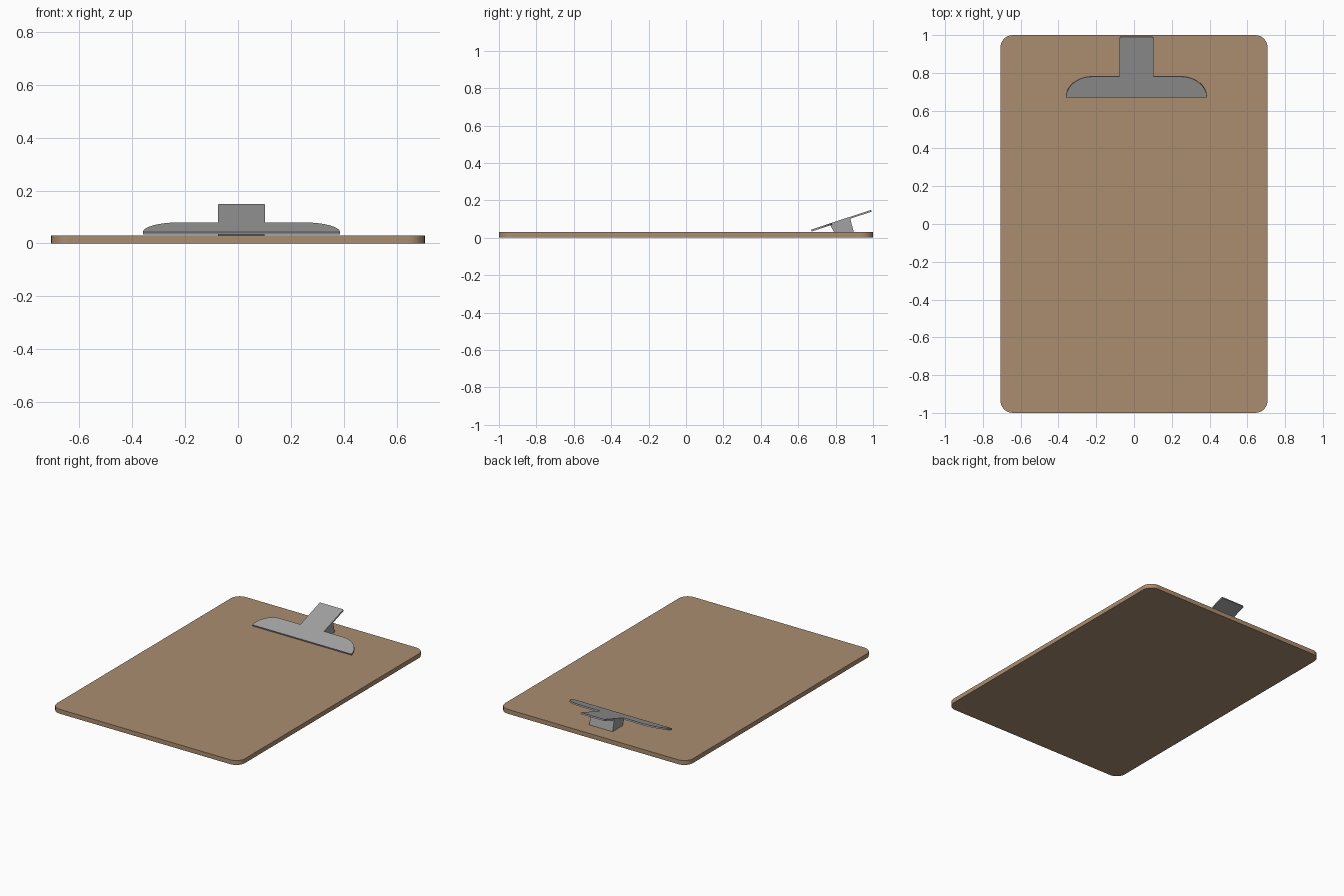
import bpy, math

if "Cube" in bpy.data.objects:
    bpy.data.objects.remove(bpy.data.objects["Cube"])

def material(name, rgb):
    m = bpy.data.materials.new(name)
    m.diffuse_color = (*rgb, 1)
    m.use_nodes = True
    m.node_tree.nodes["Principled BSDF"].inputs["Base Color"].default_value = m.diffuse_color
    return m

board_mat = material("brown hardboard", (0.41, 0.27, 0.16))
metal_mat = material("grey metal", (0.36, 0.36, 0.36))

def prism(name, bottom, top, mat):
    """Closed solid between two matching outlines (bottom is counter-clockwise from above)."""
    n = len(bottom)
    faces = [tuple(reversed(range(n))), tuple(range(n, 2 * n))]
    faces += [(i, (i + 1) % n, n + (i + 1) % n, n + i) for i in range(n)]
    me = bpy.data.meshes.new(name)
    me.from_pydata(bottom + top, [], faces)
    me.materials.append(mat)
    ob = bpy.data.objects.new(name, me)
    bpy.context.collection.objects.link(ob)
    return ob

def arc(cx, cy, rx, ry, a0, a1, n):
    return [(cx + rx * math.cos(math.radians(a0 + (a1 - a0) * i / n)),
             cy + ry * math.sin(math.radians(a0 + (a1 - a0) * i / n))) for i in range(n + 1)]

# board with rounded corners
W, H, R, T = 0.707, 1.0, 0.065, 0.03
outline = []
for k, (sx, sy) in enumerate([(1, 1), (-1, 1), (-1, -1), (1, -1)]):
    outline += arc(sx * (W - R), sy * (H - R), R, R, 90 * k, 90 * k + 90, 8)
prism("board", [(x, y, 0) for x, y in outline], [(x, y, T) for x, y in outline], board_mat)

# tilted clip plate: wide rounded jaw with a narrow thumb tab
CX, TAB, JAW = 0.013, 0.089, 0.373
tilt = math.atan(0.331)
c, s = math.cos(tilt), math.sin(tilt)
Y0, Z0 = 0.669, 0.043            # front top edge of the jaw
jaw_len, clip_len, thick = 0.111 / c, 0.32 / c, 0.010
half = arc(JAW - 0.14, 0, 0.14, jaw_len, 0, 90, 10) + [(TAB, jaw_len)]
half += arc(TAB - 0.006, clip_len - 0.006, 0.006, 0.006, 0, 90, 3)
plate = half + [(-x, y) for x, y in reversed(half)]

def tilted(x, v, d):
    return (CX + x, Y0 + v * c + d * s, Z0 + v * s - d * c)

prism("clip_plate", [tilted(x, v, thick) for x, v in plate],
      [tilted(x, v, 0) for x, v in plate], metal_mat)

# mounting block under the tab, its top following the plate's slope
side = [(0.792, T), (0.897, T), (0.878, 0.104), (0.770, 0.069)]
B = TAB - 0.001
block = prism("clip_block", [(CX + B, y, z) for y, z in side],
              [(CX - B, y, z) for y, z in side], metal_mat)
block.data.flip_normals()
